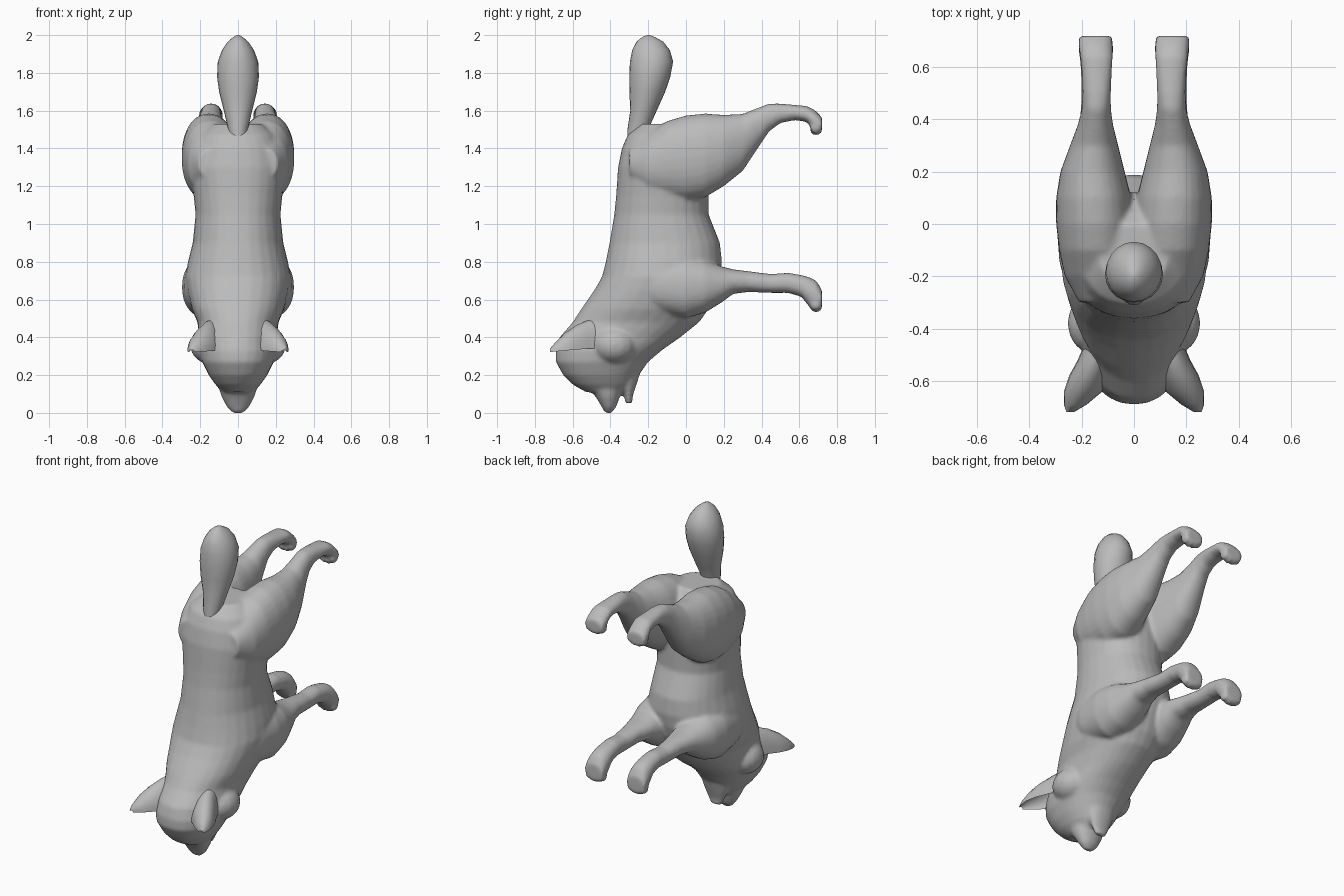
import bpy, bmesh, math
from mathutils import Vector

fur = bpy.data.materials.new("grey fur")
fur.diffuse_color = (0.5, 0.5, 0.5, 1)


def spow(v, p):
    return math.copysign(abs(v) ** p, v)


def loft(bm, rows, axis, side=1, n=28, hollow=False, p=0.92):
    """Skin oval sections. axis 'z': (z, y0, y1, x0, x1); axis 'y': (y, z0, z1, x0, x1)."""
    rings = []
    for t, a0, a1, x0, x1 in rows:
        ring = []
        for i in range(n):
            ang = 2 * math.pi * i / n
            c, s = spow(math.cos(ang), p), spow(math.sin(ang), p)
            x = side * ((x0 + x1) / 2 + (x1 - x0) / 2 * c)
            a = (a0 + a1) / 2 + (a1 - a0) / 2 * s
            if hollow:      # crescent section, open towards the low side
                a = a0 + (a1 - a0) * (s if s > 0 else -0.6 * s)
            ring.append(bm.verts.new((x, t, a) if axis == 'y' else (x, a, t)))
        rings.append(ring)
    for r, q in zip(rings, rings[1:]):
        for i in range(n):
            j = (i + 1) % n
            bm.faces.new((r[i], r[j], q[j], q[i]))
    bm.faces.new(rings[0])
    bm.faces.new(rings[-1])


def ball(bm, centre, radii):
    made = bmesh.ops.create_uvsphere(bm, u_segments=16, v_segments=10, radius=1)
    for v in made['verts']:
        v.co = Vector(centre) + Vector([a * b for a, b in zip(v.co, radii)])


def finish(name, bm, voxel=None, smooth=5):
    bmesh.ops.recalc_face_normals(bm, faces=bm.faces)
    me = bpy.data.meshes.new(name)
    bm.to_mesh(me)
    bm.free()
    ob = bpy.data.objects.new(name, me)
    bpy.context.collection.objects.link(ob)
    me.materials.append(fur)
    bpy.context.view_layer.objects.active = ob
    ob.select_set(True)
    if voxel:       # fuse overlapping parts into one skin
        m = ob.modifiers.new("fuse", 'REMESH')
        m.mode, m.voxel_size = 'VOXEL', voxel
        s = ob.modifiers.new("soften", 'SMOOTH')
        s.factor, s.iterations = 0.5, smooth
        for mod in ("fuse", "soften"):
            bpy.ops.object.modifier_apply(modifier=mod)
    bpy.ops.object.shade_smooth_by_angle(angle=math.radians(50))
    ob.select_set(False)
    return ob


def sym(rows):
    return [(t, a, b, -w, w) for t, a, b, w in rows]


# torso, neck and skull, running down from rump to face
TORSO = sym([
    (0.11, -0.53, -0.32, 0.08), (0.15, -0.60, -0.28, 0.12), (0.20, -0.65, -0.25, 0.155),
    (0.27, -0.69, -0.20, 0.19), (0.33, -0.69, -0.13, 0.205), (0.40, -0.67, -0.03, 0.205),
    (0.48, -0.60, 0.07, 0.215), (0.55, -0.555, 0.12, 0.245), (0.65, -0.485, 0.16, 0.27),
    (0.72, -0.445, 0.18, 0.28), (0.80, -0.425, 0.19, 0.265), (0.90, -0.405, 0.18, 0.24),
    (1.05, -0.38, 0.12, 0.225), (1.15, -0.37, 0.12, 0.235), (1.30, -0.36, 0.12, 0.255),
    (1.40, -0.34, 0.09, 0.235), (1.47, -0.31, 0.05, 0.20), (1.53, -0.24, 0.0, 0.13)])
SNOUT = sym([(0.0, -0.425, -0.395, 0.03), (0.03, -0.445, -0.37, 0.058),
             (0.08, -0.475, -0.352, 0.085), (0.14, -0.52, -0.33, 0.105), (0.22, -0.55, -0.30, 0.12)])
JAW = sym([(0.05, -0.32, -0.285, 0.035), (0.09, -0.325, -0.282, 0.055),
           (0.15, -0.35, -0.262, 0.08), (0.22, -0.38, -0.24, 0.10)])
FRONT_LEG = [
    (-0.30, 0.60, 0.76, 0.10, 0.24), (-0.15, 0.53, 0.82, 0.05, 0.285), (0.0, 0.50, 0.83, 0.03, 0.297),
    (0.10, 0.53, 0.81, 0.03, 0.285), (0.19, 0.585, 0.775, 0.045, 0.255), (0.25, 0.63, 0.76, 0.06, 0.235),
    (0.33, 0.64, 0.75, 0.08, 0.215), (0.45, 0.635, 0.735, 0.09, 0.203), (0.54, 0.635, 0.742, 0.088, 0.202),
    (0.61, 0.615, 0.73, 0.085, 0.205), (0.65, 0.565, 0.72, 0.08, 0.21), (0.69, 0.535, 0.70, 0.08, 0.213),
    (0.72, 0.545, 0.65, 0.085, 0.21)]
HIND_LEG = [
    (-0.30, 1.24, 1.40, 0.05, 0.21), (-0.20, 1.15, 1.48, 0.0, 0.265), (-0.10, 1.13, 1.545, 0.0, 0.287),
    (0.0, 1.12, 1.575, 0.0, 0.298), (0.10, 1.14, 1.585, 0.01, 0.298), (0.20, 1.20, 1.578, 0.035, 0.282),
    (0.30, 1.28, 1.583, 0.06, 0.245), (0.38, 1.40, 1.615, 0.08, 0.215), (0.44, 1.49, 1.638, 0.088, 0.20),
    (0.50, 1.535, 1.638, 0.088, 0.197), (0.58, 1.55, 1.63, 0.085, 0.20), (0.64, 1.54, 1.625, 0.08, 0.207),
    (0.68, 1.485, 1.605, 0.08, 0.212), (0.72, 1.48, 1.565, 0.085, 0.21)]

bm = bmesh.new()
loft(bm, TORSO, 'z')
loft(bm, SNOUT, 'z')
loft(bm, JAW, 'z')
ball(bm, (0, -0.415, 0.025), (0.035, 0.028, 0.025))        # nose tip
for side in (-1, 1):
    loft(bm, FRONT_LEG, 'y', side)
    loft(bm, HIND_LEG, 'y', side)
    ball(bm, (side * 0.15, -0.38, 0.36), (0.105, 0.12, 0.10))   # cheek ruff
    # toes
    for paw_z in (0.56, 1.498):
        for k, x in enumerate((0.1, 0.13, 0.162, 0.192)):
            lift = 0.012 if k in (0, 3) else 0
            ball(bm, (side * x, 0.688, paw_z + lift), (0.02, 0.032, 0.03))
finish("body", bm, 0.011, 6)

# tail
TAIL = sym([(1.42, -0.31, -0.21, 0.04), (1.50, -0.31, -0.20, 0.052), (1.60, -0.295, -0.155, 0.075),
            (1.70, -0.30, -0.11, 0.10), (1.78, -0.30, -0.083, 0.111), (1.86, -0.297, -0.068, 0.107),
            (1.92, -0.285, -0.085, 0.085), (1.965, -0.262, -0.12, 0.054),
            (1.99, -0.232, -0.165, 0.025), (2.0, -0.205, -0.19, 0.006)])
bm = bmesh.new()
loft(bm, TAIL, 'z', n=20, p=1)
finish("tail", bm)

# ears, hollow towards the face
EAR = [(-0.46, 0.34, 0.50, 0.07, 0.19), (-0.52, 0.34, 0.49, 0.08, 0.215), (-0.58, 0.335, 0.465, 0.09, 0.248),
       (-0.64, 0.33, 0.425, 0.12, 0.268), (-0.69, 0.325, 0.375, 0.18, 0.268), (-0.72, 0.322, 0.34, 0.23, 0.258)]
for side, label in ((-1, "left_ear"), (1, "right_ear")):
    bm = bmesh.new()
    loft(bm, EAR, 'y', side, n=20, hollow=True, p=1)
    finish(label, bm)
